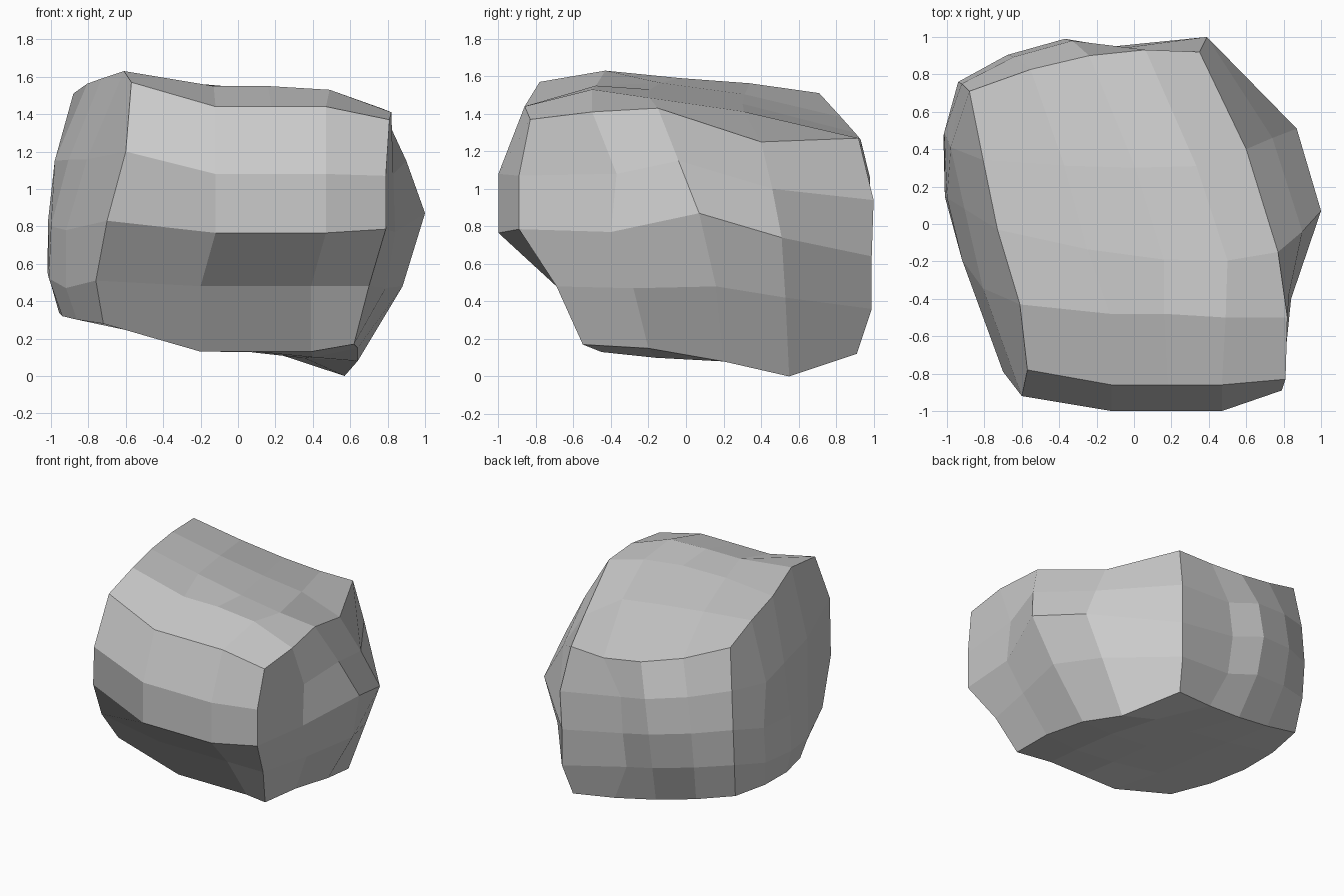
import bpy, bmesh
from mathutils import Vector
from itertools import product

# Control cage of the boulder: three slices (left, middle, right),
# each with rows front / centre / back, each row bottom / middle / top
left = [
    [(-.72, -.45, .28), (-.70, -.79, .83), (-.57, -.78, 1.57)],
    [(-.94, .10, .32), (-1.0, .14, .80), (-.73, -.03, 1.59)],
    [(-.91, .69, .35), (-.94, .76, .90), (-.88, .71, 1.51)],
]
middle = [
    [(.05, -.47, .13), (.17, -1.0, .765), (.18, -.85, 1.45)],
    [(.00, .15, .14), (.00, .00, .80), (.16, -.19, 1.53)],
    [(-.30, .80, .20), (-.37, .99, .80), (-.24, .90, 1.30)],
]
right = [
    [(.62, -.55, .17), (.79, -.89, .785), (.81, -.83, 1.37)],
    [(.64, .20, .08), (1.0, .07, .87), (.77, -.15, 1.43)],
    [(.34, .91, .12), (.38, .99, .64), (.35, .92, 1.27)],
]
cage = [left, middle, right]
N = 4  # quads along each side

# Flat chipped front: column positions and (y, z) profile, bottom to top
front_columns = (-.12, .18, .47)
front_profile = [(-.45, .13), (-.69, .48), (-1.0, .765), (-1.0, 1.08), (-.86, 1.44)]

# Chips that break the smooth curve on the right flank, left flank and top
chips = {(4, 3, 0): (.57, .55, 0), (4, 3, 1): (.74, .53, .42),
         (4, 3, 2): (.87, .51, .74), (4, 3, 3): (.74, .46, 1.0),
         (4, 3, 4): (.60, .40, 1.25), (4, 2, 3): (.90, -.04, 1.15),
         (4, 1, 1): (.79, -.28, .47), (4, 1, 2): (.84, -.40, .77),
         (4, 1, 3): (.83, -.37, 1.08), (4, 1, 4): (.82, -.50, 1.41),
         (4, 0, 1): (.70, -.69, .48), (4, 0, 3): (.79, -.89, 1.07),
         (4, 4, 1): (.38, .99, .36), (4, 4, 3): (.39, 1.0, .94),
         (4, 1, 0): (.64, -.20, .15), (4, 2, 1): (.88, .16, .48),
         (0, 0, 1): (-.76, -.60, .51), (0, 0, 3): (-.60, -.92, 1.20),
         (0, 1, 1): (-.92, -.19, .47), (0, 1, 2): (-.92, -.19, .78),
         (0, 3, 3): (-.98, .41, 1.15), (0, 1, 4): (-.61, -.43, 1.63),
         (1, 1, 4): (-.13, -.48, 1.55), (2, 1, 4): (.16, -.48, 1.55),
         (3, 1, 4): (.49, -.50, 1.53)}


def weights(n):
    t = n / N
    return ((1 - t) * (1 - 2 * t), 4 * t * (1 - t), t * (2 * t - 1))


def surface_point(ijk):
    i, j, k = ijk
    if ijk in chips:
        return Vector(chips[ijk])
    if j == 0 and 0 < i < N:
        x = front_columns[i - 1] - (0 if k > 1 else .08)
        return Vector((x, *front_profile[k]))
    wx, wy, wz = (weights(n) for n in ijk)
    p = Vector((0, 0, 0))
    for a, b, c in product(range(3), repeat=3):
        p += wx[a] * wy[b] * wz[c] * Vector(cage[a][b][c])
    # shallow hollow down the back
    if j == N and i == 3 and 0 < k < N:
        p += Vector((-.10, -.07, 0))
    return p


bm = bmesh.new()
verts = {}


def vert(ijk):
    if ijk not in verts:
        verts[ijk] = bm.verts.new(surface_point(ijk))
    return verts[ijk]


# Six faceted sides
for axis, side, u, v in product(range(3), (0, N), range(N), range(N)):
    quad = []
    for du, dv in ((0, 0), (1, 0), (1, 1), (0, 1)):
        key = [u + du, v + dv]
        key.insert(axis, side)
        quad.append(vert(tuple(key)))
    bm.faces.new(quad)
bmesh.ops.recalc_face_normals(bm, faces=bm.faces)

mesh = bpy.data.meshes.new("boulder")
bm.to_mesh(mesh)
bm.free()
boulder = bpy.data.objects.new("boulder", mesh)
bpy.context.collection.objects.link(boulder)
